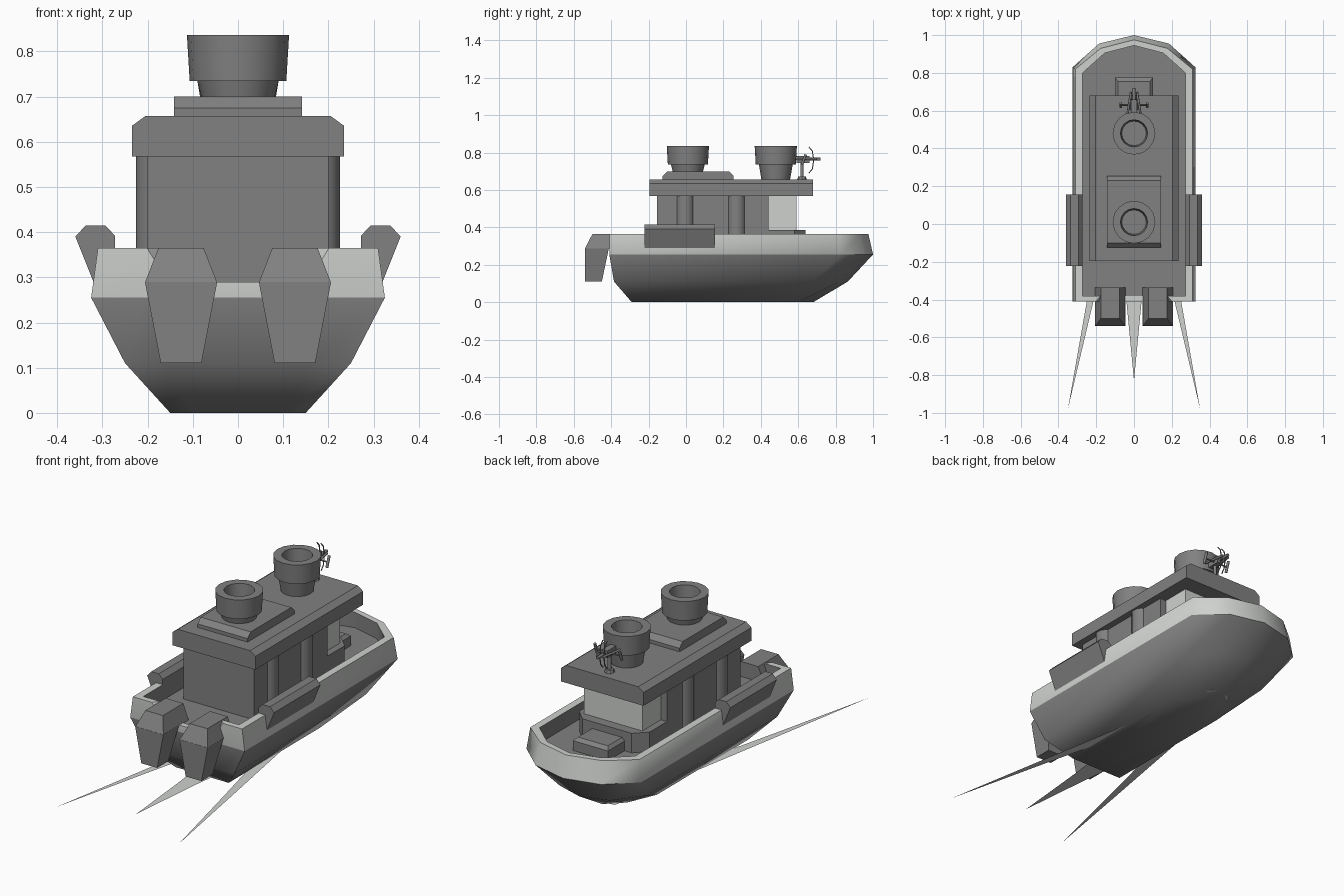
import bpy, bmesh, math
from mathutils import Vector

if "Cube" in bpy.data.objects:
    bpy.data.objects.remove(bpy.data.objects["Cube"])


def mat(name, v):
    m = bpy.data.materials.new(name)
    m.diffuse_color = (*v, 1)
    m.use_nodes = True
    m.node_tree.nodes["Principled BSDF"].inputs["Base Color"].default_value = m.diffuse_color
    return m


GREY = mat("mid_grey", (0.22, 0.22, 0.22))
LIGHT = mat("light_grey", (0.62, 0.64, 0.62))


def make(name, verts, faces, mats=(GREY,), rule=None, smooth=None):
    me = bpy.data.meshes.new(name)
    me.from_pydata([tuple(v) for v in verts], [], faces)
    ob = bpy.data.objects.new(name, me)
    bpy.context.collection.objects.link(ob)
    for m in mats:
        me.materials.append(m)
    if rule:
        for p in me.polygons:
            p.material_index = rule(p)
    bm = bmesh.new()
    bm.from_mesh(me)
    bmesh.ops.recalc_face_normals(bm, faces=bm.faces)
    bm.to_mesh(me)
    bm.free()
    if smooth:
        bpy.ops.object.select_all(action='DESELECT')
        ob.select_set(True)
        bpy.context.view_layer.objects.active = ob
        bpy.ops.object.shade_smooth_by_angle(angle=math.radians(smooth))
    return ob


def loft(name, rings, **kw):
    n = len(rings[0])
    verts = [v for r in rings for v in r]
    faces = [(k * n + i, k * n + (i + 1) % n, (k + 1) * n + (i + 1) % n, (k + 1) * n + i)
             for k in range(len(rings) - 1) for i in range(n)]
    faces += [tuple(range(n))[::-1], tuple(range(len(verts) - n, len(verts)))]
    return make(name, verts, faces, **kw)


def rect(x0, x1, y0, y1, z):
    return [(x0, y0, z), (x1, y0, z), (x1, y1, z), (x0, y1, z)]


def box(name, x0, x1, y0, y1, z0, z1, **kw):
    return loft(name, [rect(x0, x1, y0, y1, z0), rect(x0, x1, y0, y1, z1)], **kw)


def prism_y(name, prof, y0, y1, **kw):
    return loft(name, [[(x, y, z) for x, z in prof] for y in (y0, y1)], **kw)


def lathe(name, prof, x, y, n=16, smooth=40):
    return loft(name, [[(x + r * math.cos(2 * math.pi * i / n), y + r * math.sin(2 * math.pi * i / n), z)
                        for i in range(n)] for r, z in prof], smooth=smooth)


def rod(name, a, b, r, n=8):
    a, b = Vector(a), Vector(b)
    q = (b - a).to_track_quat('Z', 'Y')
    return loft(name, [[p + q @ Vector((r * math.cos(2 * math.pi * i / n), r * math.sin(2 * math.pi * i / n), 0))
                        for i in range(n)] for p in (a, b)], smooth=50)


# Hull: plan outlines stacked from keel to rim, then down to the deck
def hull_ring(z, w, ys, yk, ym, yb, zn=None):
    zn = z if zn is None else zn
    half = [(w * 0.5, ys, zn), (w * 0.65, ys, z), (w, ys, z), (w, yk, z), (w * 0.57, ym, z)]
    return [(0, ys, zn)] + half + [(0, yb, z)] + [(-x, y, h) for x, y, h in half[::-1]]


rings = [hull_ring(0, .15, -.29, .45, .60, .68),
         hull_ring(.11, .25, -.385, .68, .82, .865),
         hull_ring(.255, .325, -.41, .83, .955, 1.0),
         hull_ring(.365, .31, -.41, .82, .93, .975, .29),
         hull_ring(.365, .272, -.38, .80, .905, .945, .29),
         hull_ring(.285, .272, -.38, .80, .905, .945)]
band = len(rings[0])
loft("hull", rings, mats=(GREY, LIGHT), smooth=55,
     rule=lambda p: 1 if 2 * band <= p.index < 4 * band else 0)

# Wake: thin three-tailed sheet at the waterline
wake = [(0, .67), (.06, .66), (.25, -.41), (.35, -.98), (.215, -.41), (.10, .06), (.04, -.41), (0, -.83)]
wake += [(-x, y) for x, y in wake[:0:-1] if x]
make("wake", [(x, y, .004) for x, y in wake], [tuple(range(len(wake)))], mats=(LIGHT,))

# Cabin, windscreen block and forward base
box("cabin", -.2, .2, -.155, .44, .285, .57)
box("windscreen", -.165, .165, .43, .59, .38, .57, mats=(LIGHT,))
base = [(-.2, .40), (.2, .40), (.2, .58), (.14, .64), (-.14, .64), (-.2, .58)]
loft("cabin_base", [[(x, y, z) for x, y in base] for z in (.285, .385)])
hatch = [rect(-.1, .1, .63, .775, .285), rect(-.1, .1, .63, .775, .335), rect(-.085, .085, .63, .755, .35)]
loft("bow_hatch", hatch)

# Rounded side pillars
for s in (-1, 1):
    for y in (-.005, .27):
        lathe("side_pillar", [(.05, .285), (.05, .57)], s * .176, y)

# Roof with chamfered long edges, and raised roof box with chamfered ends
prism_y("roof", [(-.235, .567), (.235, .567), (.235, .635), (.205, .657), (-.205, .657), (-.235, .635)],
        -.195, .68)
loft("roof_box", [rect(-.142, .142, -.125, .255, .655), rect(-.142, .142, -.125, .255, .675),
                  rect(-.142, .142, -.10, .23, .70)])

# Funnels
for y, z0, r0 in ((.01, .70, .080), (.48, .657, .076)):
    lathe("funnel", [(r0, z0 - .005), (.09, .735), (.107, .735), (.113, .836), (.072, .836), (.065, .755)],
          0, y)

# Side lockers over the gunwale, outboard motors
locker = [(.36, .39), (.337, .415), (.294, .415), (.272, .392), (.272, .29), (.32, .29)]
for s in (-1, 1):
    prism_y("side_locker", [(s * x, z) for x, z in locker], -.222, .155)
    cx = s * .126

    def level(w, y0, y1, z):
        return rect(cx - w, cx + w, y0, y1, z)
    loft("motor_head", [level(.08, -.54, -.335, .288), level(.05, -.50, -.335, .365)])
    loft("motor_leg", [level(.045, -.54, -.45, .11), level(.08, -.54, -.412, .29)])

# Roof gun: pedestal, barrel, rails, crossbar and curved guards
lathe("gun_foot", [(.026, .655), (.02, .672)], 0, .62, 8)
rod("gun_post", (0, .62, .66), (0, .62, .75), .009)
box("gun_body", -.016, .016, .59, .66, .745, .782)
rod("gun_barrel", (0, .65, .765), (0, .72, .765), .008)
rod("gun_crossbar", (-.075, .63, .76), (.075, .63, .76), .004)
for s in (-1, 1):
    rod("gun_rail", (s * .034, .585, .765), (s * .016, .70, .765), .006)
    rod("gun_grip", (s * .07, .62, .735), (s * .07, .64, .79), .007)
    arc = [(s * .012, .655 + .028 * math.cos(t), .76 + .07 * math.sin(t))
           for t in (-1.5, -.75, 0, .75, 1.5)]
    for a, b in zip(arc, arc[1:]):
        rod("gun_guard", a, b, .003, 6)
